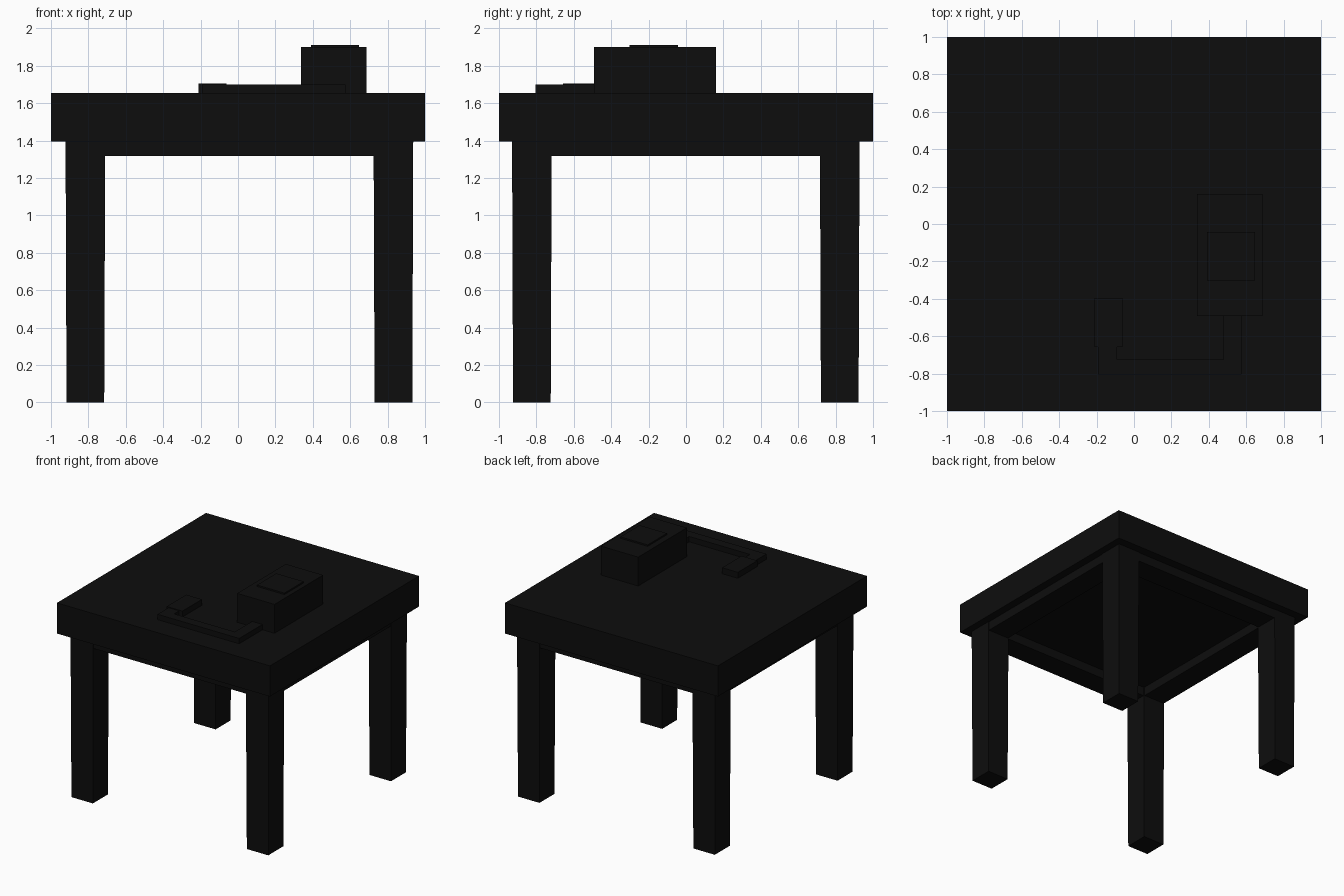
import bpy, bmesh

if "Cube" in bpy.data.objects:
    bpy.data.objects.remove(bpy.data.objects["Cube"])

black = bpy.data.materials.new("black_finish")
black.diffuse_color = (0.004, 0.004, 0.004, 1)
black.use_nodes = True
black.node_tree.nodes["Principled BSDF"].inputs["Base Color"].default_value = black.diffuse_color


def block(name, x, y, z, base_scale=1.0):
    """Box from (min, max) ranges; base_scale tapers the lower end."""
    cx, cy = sum(x) / 2, sum(y) / 2
    bm = bmesh.new()
    bmesh.ops.create_cube(bm, size=1)
    for v in bm.verts:
        s = base_scale if v.co.z < 0 else 1.0
        v.co.x = cx + v.co.x * (x[1] - x[0]) * s
        v.co.y = cy + v.co.y * (y[1] - y[0]) * s
        v.co.z = z[0] + (v.co.z + 0.5) * (z[1] - z[0])
    return finish(name, bm)


def plate(name, outline, z0, z1):
    """Flat outline extruded upward."""
    bm = bmesh.new()
    face = bm.faces.new([bm.verts.new((x, y, z0)) for x, y in outline])
    ext = bmesh.ops.extrude_face_region(bm, geom=[face])
    for v in ext["geom"]:
        if isinstance(v, bmesh.types.BMVert):
            v.co.z = z1
    bmesh.ops.recalc_face_normals(bm, faces=bm.faces)
    return finish(name, bm)


def finish(name, bm):
    me = bpy.data.meshes.new(name)
    bm.to_mesh(me)
    bm.free()
    me.materials.append(black)
    ob = bpy.data.objects.new(name, me)
    bpy.context.collection.objects.link(ob)
    return ob


TOP = 1.655    # table surface
UNDER = 1.395  # underside of the top

# Table top
block("table_top", (-1, 1), (-1, 1), (UNDER, TOP))

# Slightly tapered legs
half = 0.106
for side, cx in (("left", -0.816), ("right", 0.831)):
    for end, cy in (("front", -0.824), ("back", 0.822)):
        block(f"{end}_{side}_leg", (cx - half, cx + half),
              (cy - half, cy + half), (0, UNDER), 0.95)

# Apron rails between the legs
for end, y in (("front", (-0.925, -0.725)), ("back", (0.723, 0.923))):
    block(f"{end}_apron", (-0.71, 0.725), y, (1.317, UNDER))
for side, x in (("left", (-0.917, -0.715)), ("right", (0.73, 0.932))):
    block(f"{side}_apron", x, (-0.718, 0.716), (1.317, UNDER))

# Box with a raised square pad
block("box_body", (0.337, 0.688), (-0.493, 0.16), (TOP, 1.90))
block("box_pad", (0.39, 0.647), (-0.302, -0.043), (1.90, 1.912))

# Flat cable bent round to a small plug
plate("cable", [(0.575, -0.493), (0.478, -0.493), (0.478, -0.725),
                (-0.092, -0.725), (-0.092, -0.655), (-0.192, -0.655),
                (-0.192, -0.805), (0.575, -0.805)], TOP, 1.70)
block("cable_plug", (-0.21, -0.062), (-0.657, -0.395), (TOP, 1.705))
